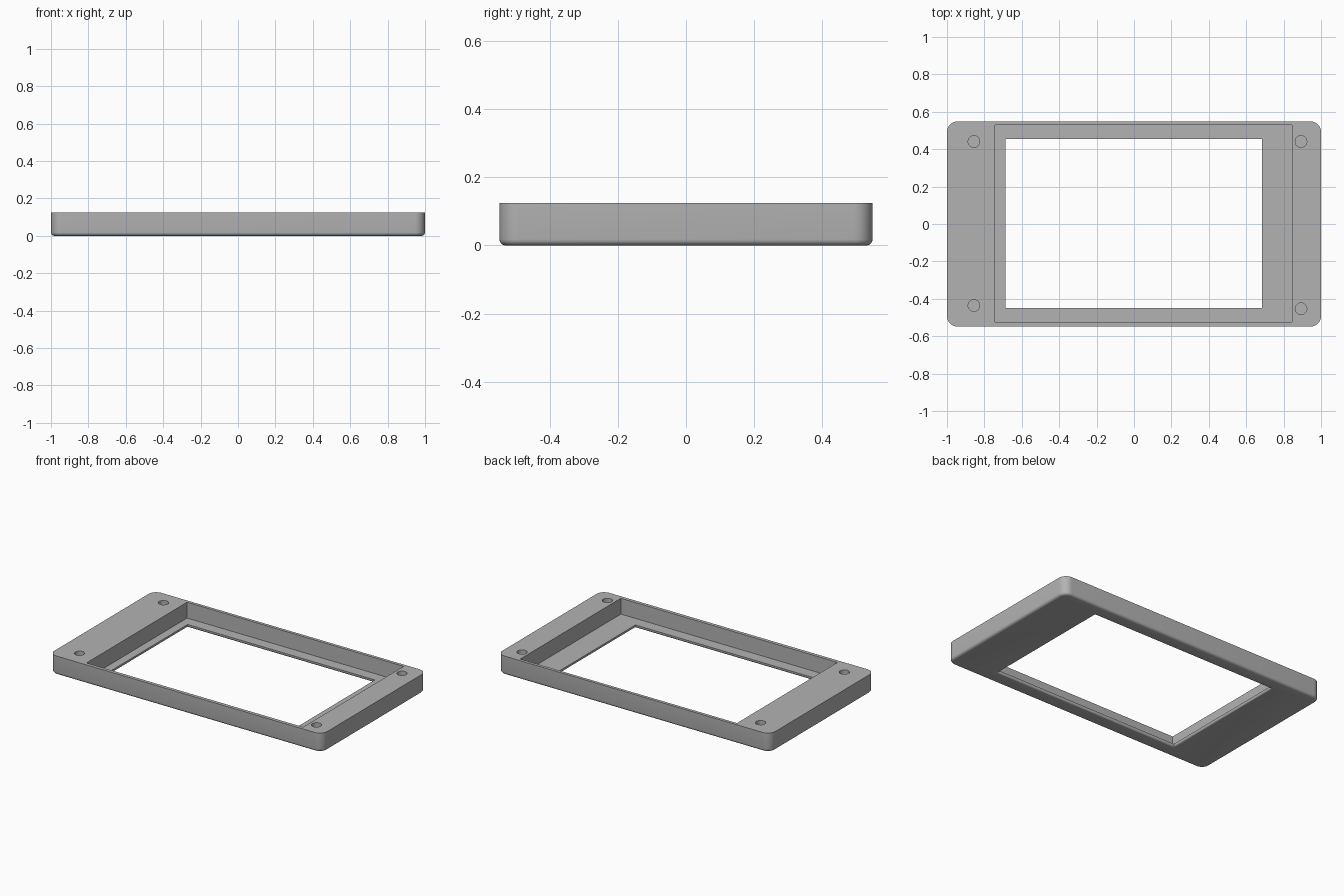
import bpy, bmesh, math

if "Cube" in bpy.data.objects:
    bpy.data.objects.remove(bpy.data.objects["Cube"])

grey = bpy.data.materials.new("plain grey")
grey.diffuse_color = (0.45, 0.45, 0.45, 1)
grey.use_nodes = True
grey.node_tree.nodes["Principled BSDF"].inputs["Base Color"].default_value = grey.diffuse_color


def outline(x0, x1, y0, y1, r, seg=10):
    """Counter-clockwise rectangle, with rounded corners when r > 0."""
    if r <= 0:
        return [(x0, y0), (x1, y0), (x1, y1), (x0, y1)]
    pts = []
    for cx, cy, a in ((x1 - r, y0 + r, -90), (x1 - r, y1 - r, 0),
                      (x0 + r, y1 - r, 90), (x0 + r, y0 + r, 180)):
        for i in range(seg + 1):
            t = math.radians(a + 90 * i / seg)
            pts.append((cx + r * math.cos(t), cy + r * math.sin(t)))
    return pts


def loft(name, rings):
    """Solid from stacked (points, z) rings, bottom to top."""
    bm = bmesh.new()
    loops = [[bm.verts.new((x, y, z)) for x, y in pts] for pts, z in rings]
    for a, b in zip(loops, loops[1:]):
        n = len(a)
        for i in range(n):
            j = (i + 1) % n
            bm.faces.new((a[i], a[j], b[j], b[i]))
    bm.faces.new(loops[0][::-1])
    bm.faces.new(loops[-1])
    bmesh.ops.recalc_face_normals(bm, faces=bm.faces)
    me = bpy.data.meshes.new(name)
    bm.to_mesh(me)
    bm.free()
    me.materials.append(grey)
    ob = bpy.data.objects.new(name, me)
    bpy.context.collection.objects.link(ob)
    return ob


H, W, D, R = 0.125, 1.0, 0.548, 0.055

# Frame body with a rounded lower edge
F = 0.018
rings = []
for i in range(6):
    t = math.radians(90 - 18 * i)
    o = F - F * math.cos(t)
    rings.append((outline(-W + o, W - o, -D + o, D - o, R - o), F - F * math.sin(t)))
rings.append((outline(-W, W, -D, D, R), H))
frame = loft("mounting_frame", rings)

# Deep pocket that leaves a thin lip
cutters = [loft("pocket_cutter", [(outline(-0.743, 0.845, -0.525, 0.528, 0), 0.02),
                                  (outline(-0.743, 0.845, -0.525, 0.528, 0), 0.3)])]

# Window opening, with a small rounded rim underneath
C = 0.012
wr = [(C, -0.05)]
for i in range(5):
    t = math.radians(90 - 22.5 * i)
    wr.append((C - C * math.cos(t), C - C * math.sin(t)))
wr.append((0, 0.3))
cutters.append(loft("window_cutter", [
    (outline(-0.688 - o, 0.685 + o, -0.449 - o, 0.455 + o, 0), z) for o, z in wr]))

# Screw holes
for x, y in ((-0.856, 0.441), (-0.856, -0.436), (0.893, 0.441), (0.893, -0.453)):
    circle = [(x + 0.031 * math.cos(k * math.tau / 32),
               y + 0.031 * math.sin(k * math.tau / 32)) for k in range(32)]
    cutters.append(loft("hole_cutter", [(circle, 0.04), (circle, 0.3)]))

# Cut everything and shade
bpy.context.view_layer.objects.active = frame
for c in cutters:
    c.hide_render = True
    m = frame.modifiers.new("cut", 'BOOLEAN')
    m.operation = 'DIFFERENCE'
    m.solver = 'EXACT'
    m.object = c
    bpy.ops.object.modifier_apply(modifier=m.name)
for c in cutters:
    bpy.data.objects.remove(c, do_unlink=True)
for ob in bpy.context.selected_objects:
    ob.select_set(False)
frame.select_set(True)
bpy.ops.object.shade_smooth_by_angle(angle=math.radians(30))
